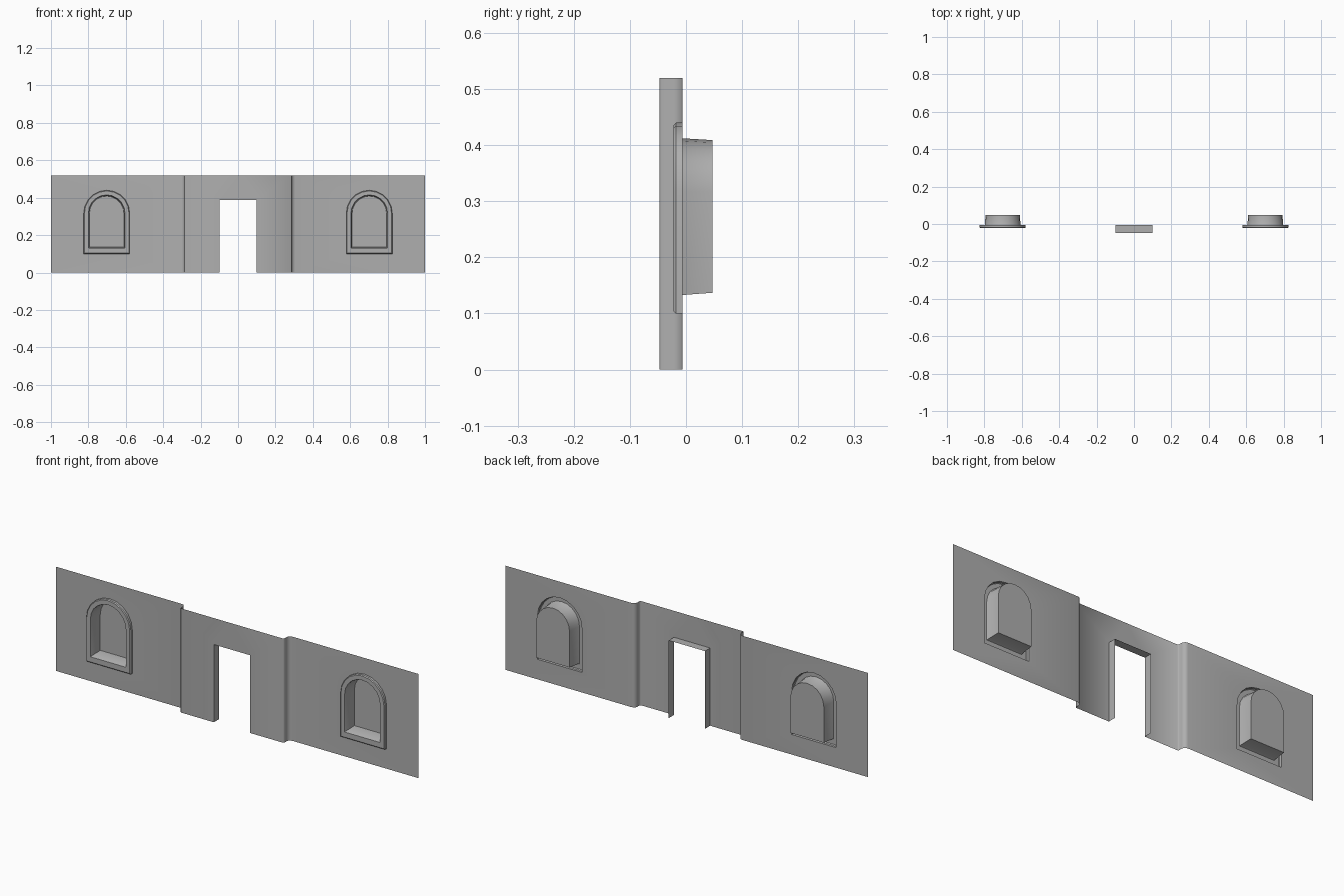
import bpy, bmesh
from math import pi, cos, sin
from mathutils import Vector

if "Cube" in bpy.data.objects:
    bpy.data.objects.remove(bpy.data.objects["Cube"])

H = 0.52                       # wall height
FRONT, BACK = -0.0475, -0.0065 # projecting centre bay / side wall planes
DOOR_X, DOOR_Z = 0.1, 0.388
NICHE_X, SPRING = 0.702, 0.317

stone = bpy.data.materials.new("dark_grey")
stone.diffuse_color = (0.43, 0.43, 0.43, 1)
stone.use_nodes = True
stone.node_tree.nodes["Principled BSDF"].inputs["Base Color"].default_value = stone.diffuse_color


def finish(name, bm, angle=0.6):
    """Weld, orient to the front, mirror to the left side and shade."""
    bmesh.ops.remove_doubles(bm, verts=bm.verts, dist=1e-5)
    bmesh.ops.recalc_face_normals(bm, faces=bm.faces)
    bm.normal_update()
    if sum(f.normal.y * f.calc_area() for f in bm.faces) > 0:
        bmesh.ops.reverse_faces(bm, faces=bm.faces)
    me = bpy.data.meshes.new(name)
    bm.to_mesh(me)
    bm.free()
    me.materials.append(stone)
    ob = bpy.data.objects.new(name, me)
    bpy.context.collection.objects.link(ob)
    mod = ob.modifiers.new("mirror", 'MIRROR')
    mod.merge_threshold = 1e-4
    bpy.ops.object.select_all(action='DESELECT')
    ob.select_set(True)
    bpy.context.view_layer.objects.active = ob
    bpy.ops.object.shade_smooth_by_angle(angle=angle)
    return ob


def face(bm, *pts):
    bm.faces.new([bm.verts.new(p) for p in pts])


def arch(half, bottom, y, n=10):
    """Closed round-headed outline, concentric at the spring line."""
    pts = [(NICHE_X - half, y, bottom), (NICHE_X + half, y, bottom)]
    pts += [(NICHE_X + half * cos(pi * i / n), y, SPRING + half * sin(pi * i / n))
            for i in range(n + 1)]
    return [Vector(p) for p in pts]


# one continuous wall sheet; first the side wall with its niche opening
bm = bmesh.new()
d, z, e, r, c = DOOR_X, DOOR_Z, 0.286, 0.02, 0.004
rect = [(e + r, BACK, 0), (1, BACK, 0), (1, BACK, H), (e + r, BACK, H)]
edges = []
for loop in (rect, arch(0.123, 0.1, BACK)):
    vs = [bm.verts.new(p) for p in loop]
    edges += [bm.edges.new((vs[i], vs[(i + 1) % len(vs)])) for i in range(len(vs))]
bmesh.ops.triangle_fill(bm, edges=edges, use_beauty=True, normal=(0, -1, 0))

# rounded return from the centre bay back to the side wall
profile = [(e - c, FRONT), (e, FRONT + c)]
profile += [(e + r - r * cos(pi / 6 * i), BACK - r + r * sin(pi / 6 * i))
            for i in range(4)]
for (x0, y0), (x1, y1) in zip(profile, profile[1:]):
    face(bm, (x0, y0, 0), (x1, y1, 0), (x1, y1, H), (x0, y0, H))

# centre bay around the doorway, plus jamb and lintel reveals
face(bm, (0, FRONT, z), (d, FRONT, z), (d, FRONT, 0),
     (e - c, FRONT, 0), (e - c, FRONT, H), (0, FRONT, H))
face(bm, (d, FRONT, 0), (d, FRONT, z), (d, BACK, z), (d, BACK, 0))
face(bm, (0, FRONT, z), (0, BACK, z), (d, BACK, z), (d, FRONT, z))
finish("wall_with_doorway", bm, 0.9)

# raised surround running into the tapered niche: lofted arch outlines
bm = bmesh.new()
steps = [(0.123, 0.1, BACK), (0.123, 0.1, -0.018), (0.119, 0.104, -0.022),
         (0.098, 0.130, -0.022), (0.096, 0.132, -0.019), (0.092, 0.137, 0.0475)]
rings = [[bm.verts.new(p) for p in arch(*s)] for s in steps]
for a, b in zip(rings, rings[1:]):
    for i in range(len(a)):
        j = (i + 1) % len(a)
        bm.faces.new((a[i], a[j], b[j], b[i]))
bm.faces.new(rings[-1])
finish("arched_niche", bm)
